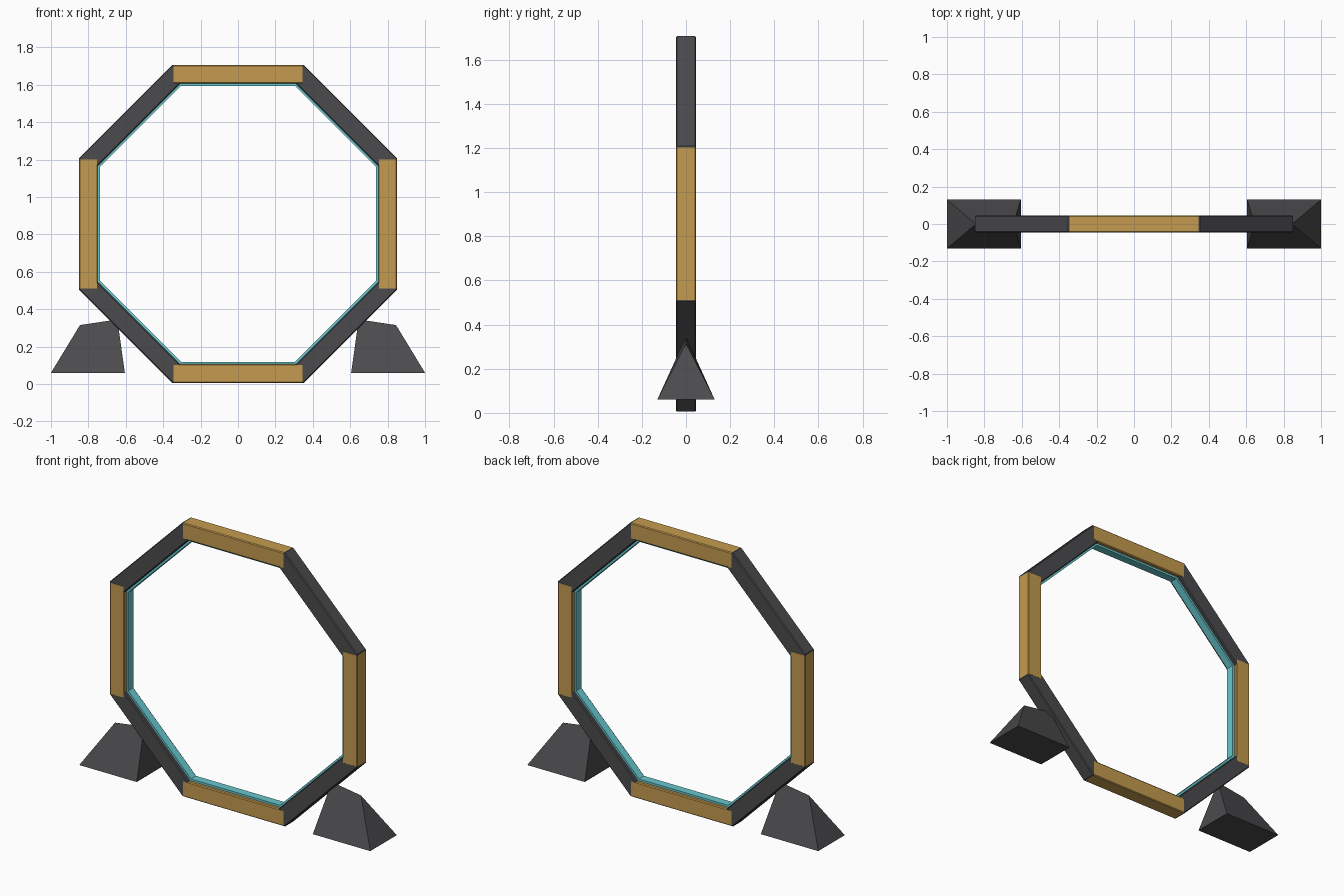
import bpy, bmesh, math
from mathutils import Matrix

if "Cube" in bpy.data.objects:
    bpy.data.objects.remove(bpy.data.objects["Cube"])

CENTRE_Z = 0.856
APOTHEM = 0.80      # to the middle of each bar


def material(name, rgb):
    m = bpy.data.materials.new(name)
    m.diffuse_color = (*rgb, 1)
    m.use_nodes = True
    m.node_tree.nodes["Principled BSDF"].inputs["Base Color"].default_value = m.diffuse_color
    return m


gold = material("gold", (0.56, 0.33, 0.08))
dark = material("dark_grey", (0.07, 0.07, 0.075))
teal = material("teal", (0.14, 0.58, 0.62))


def finish(name, bm, mat):
    bmesh.ops.recalc_face_normals(bm, faces=bm.faces)
    mesh = bpy.data.meshes.new(name)
    bm.to_mesh(mesh)
    bm.free()
    mesh.materials.append(mat)
    obj = bpy.data.objects.new(name, mesh)
    bpy.context.collection.objects.link(obj)
    return obj


# Eight bevelled bars, alternating gold and dark
def bar(i):
    is_gold = i % 2 == 0
    length, depth = (0.70, 0.091) if is_gold else (0.714, 0.09)
    bm = bmesh.new()
    bmesh.ops.create_cube(bm, size=1)
    bmesh.ops.scale(bm, verts=bm.verts, vec=(length, depth, 0.10))
    bmesh.ops.bevel(bm, geom=list(bm.edges), offset=0.005, segments=1,
                    affect='EDGES')
    bm.transform(Matrix.Translation((0, 0, CENTRE_Z))
                 @ Matrix.Rotation(i * math.pi / 4, 4, 'Y')
                 @ Matrix.Translation((0, 0, APOTHEM)))
    finish(f"{'gold' if is_gold else 'dark'}_bar_{i + 1}", bm,
           gold if is_gold else dark)


for i in range(8):
    bar(i)


# Thin glowing octagonal liner inside the frame
def liner(inner, outer, half_depth):
    bm = bmesh.new()
    rings = []
    for i in range(8):
        a = math.pi / 8 + i * math.pi / 4
        section = []
        for r, y in ((inner, -half_depth), (outer, -half_depth),
                     (outer, half_depth), (inner, half_depth)):
            r /= math.cos(math.pi / 8)
            section.append(bm.verts.new(
                (r * math.cos(a), y, CENTRE_Z + r * math.sin(a))))
        rings.append(section)
    for i in range(8):
        p, q = rings[i], rings[(i + 1) % 8]
        for k in range(4):
            n = (k + 1) % 4
            bm.faces.new((p[k], p[n], q[n], q[k]))
    finish("inner_liner", bm, teal)


liner(0.737, 0.752, 0.025)


# Wedge feet: rectangular base rising to a sloping ridge
def foot(name, side):
    bm = bmesh.new()
    base = [bm.verts.new((side * x, y, 0.06)) for x, y in
            ((0.605, -0.13), (1.0, -0.13), (1.0, 0.13), (0.605, 0.13))]
    inner = bm.verts.new((side * 0.645, 0, 0.345))
    outer = bm.verts.new((side * 0.845, 0, 0.315))
    a, b, c, d = base
    for face in ((a, b, c, d), (a, b, outer, inner), (b, c, outer),
                 (c, d, inner, outer), (d, a, inner)):
        bm.faces.new(face)
    finish(name, bm, dark)


foot("right_foot", 1)
foot("left_foot", -1)
